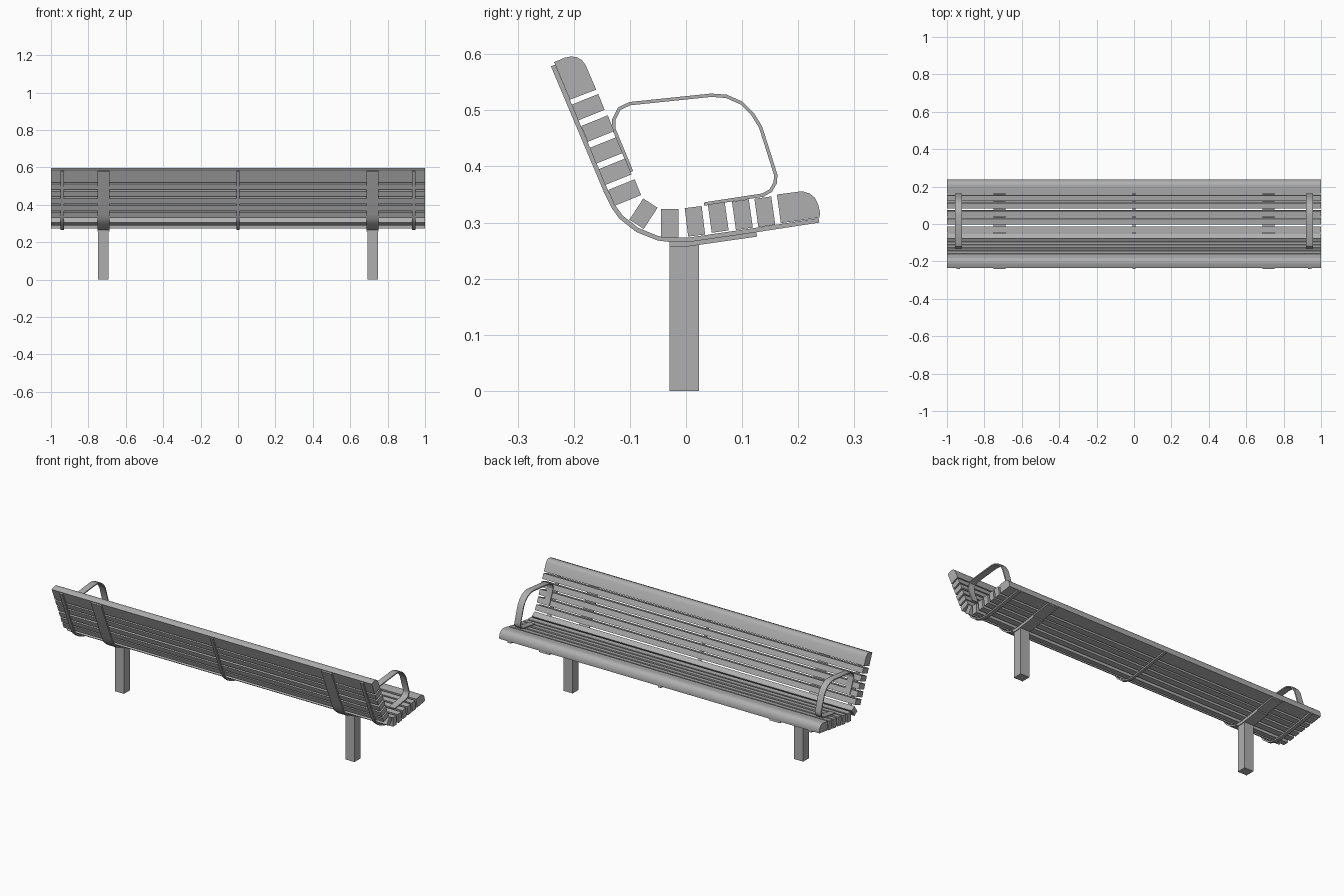
import bpy, math
from mathutils import Vector

cube = bpy.data.objects.get("Cube")
if cube:
    bpy.data.objects.remove(cube)


def make_material(name, color):
    mat = bpy.data.materials.new(name)
    mat.use_nodes = True
    mat.diffuse_color = color
    mat.node_tree.nodes["Principled BSDF"].inputs["Base Color"].default_value = color
    return mat


GREY = make_material("plain grey", (0.43, 0.43, 0.43, 1))


def add_mesh(name, verts, faces, smooth=False):
    mesh = bpy.data.meshes.new(name)
    mesh.from_pydata(verts, [], faces)
    mesh.materials.append(GREY)
    obj = bpy.data.objects.new(name, mesh)
    bpy.context.collection.objects.link(obj)
    # consistent outward normals
    import bmesh
    bm = bmesh.new()
    bm.from_mesh(mesh)
    bmesh.ops.recalc_face_normals(bm, faces=bm.faces)
    bm.to_mesh(mesh)
    bm.free()
    if smooth:
        bpy.ops.object.select_all(action='DESELECT')
        obj.select_set(True)
        bpy.context.view_layer.objects.active = obj
        bpy.ops.object.shade_smooth_by_angle(angle=math.radians(35))
    return obj


def prism(name, outline, x, width, smooth=False):
    """Extrude a closed (y, z) outline along x."""
    n = len(outline)
    verts = [(x + s * width / 2, y, z) for s in (-1, 1) for y, z in outline]
    faces = [(i, (i + 1) % n, (i + 1) % n + n, i + n) for i in range(n)]
    faces += [tuple(range(n)), tuple(range(n, 2 * n))]
    return add_mesh(name, verts, faces, smooth)


def band(name, path, x, width, thick):
    """Flat bar following a (y, z) path, with mitred bends."""
    pts = [Vector(p) for p in path]
    dirs = [(b - a).normalized() for a, b in zip(pts, pts[1:])]
    verts, faces = [], []
    for i, p in enumerate(pts):
        d0, d1 = dirs[max(i - 1, 0)], dirs[min(i, len(dirs) - 1)]
        d = (d0 + d1).normalized()
        off = Vector((-d.y, d.x)) * (thick / 2 / d.dot(d1))
        for s, e in ((-1, -1), (1, -1), (1, 1), (-1, 1)):
            q = p + off * e
            verts.append((x + s * width / 2, q.x, q.y))
    for i in range(len(pts) - 1):
        a = 4 * i
        faces += [(a + k, a + (k + 1) % 4, a + 4 + (k + 1) % 4, a + 4 + k)
                  for k in range(4)]
    end = len(verts) - 4
    faces += [(0, 1, 2, 3), tuple(range(end, end + 4))]
    return add_mesh(name, verts, faces, True)


# Plain slats: outer-edge centre and the angle at which each stands
slats = [(-.198, .496, 22), (-.181, .458, 22), (-.166, .419, 22),
         (-.150, .381, 22), (-.133, .344, 22), (-.088, .297, 57),
         (-.029, .273, 90), (.019, .277, 97), (.061, .284, 98),
         (.104, .289, 98), (.144, .294, 98)]
for i, (y, z, angle) in enumerate(slats):
    a = math.radians(angle)
    out = Vector((math.cos(a), math.sin(a)))
    side = Vector((-out.y, out.x)) * .0152
    base = Vector((y, z))
    tip = base + out * (.045 if angle == 57 else .051)
    prism(f"slat_{i + 1}", [base - side, tip - side, tip + side, base + side], 0, 2)

# Rounded end slats
prism("back_top_slat", [(-.207, .519), (-.160, .537), (-.179, .581), (-.186, .590),
                        (-.195, .595), (-.205, .596), (-.216, .594), (-.235, .586)],
      0, 2, True)
prism("seat_front_slat", [(.169, .299), (.238, .309), (.239, .318), (.235, .334),
                          (.229, .345), (.220, .352), (.210, .355), (.200, .355),
                          (.162, .350)], 0, 2, True)

# Bent support straps under the slats
strap_path = [(-.237, .580), (-.141, .352), (-.129, .328), (-.116, .310),
              (-.087, .287), (-.050, .272), (-.025, .269), (.002, .269),
              (.120, .286), (.237, .304)]
for name, x, width in (("left_end", .939, .02), ("left_main", .72, .064),
                       ("middle", 0, .016), ("right_main", -.72, .064),
                       ("right_end", -.939, .02)):
    band(name + "_strap", strap_path, x, width, .008)

# Legs, mounting plates and armrests on both sides
arm_path = [(-.097, .391), (-.129, .468), (-.129, .483), (-.119, .503),
            (-.100, .512), (.045, .527), (.072, .525), (.099, .513),
            (.119, .493), (.133, .470), (.160, .385), (.159, .371),
            (.151, .357), (.137, .349), (.032, .333)]
for name, s in (("left", 1), ("right", -1)):
    prism(name + "_leg", [(-.029, 0), (.023, 0), (.023, .263), (-.029, .263)],
          s * .72, .056)
    band(name + "_mounting_plate", [(-.029, .261), (.000, .261), (.126, .279)],
         s * .72, .064, .008)
    band(name + "_armrest", arm_path, s * .939, .037, .006)
